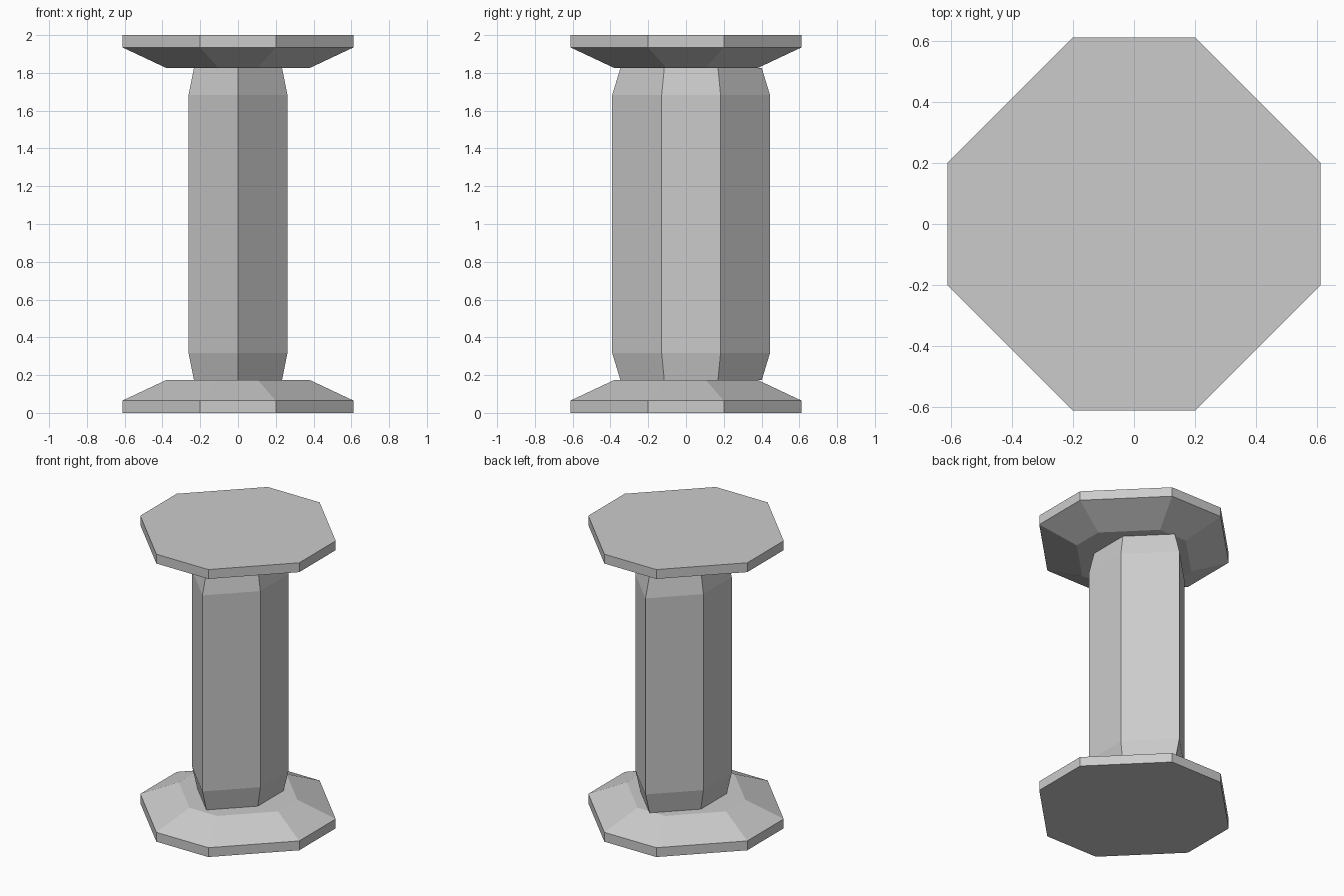
import bpy
import bmesh

cube = bpy.data.objects.get("Cube")
if cube:
    bpy.data.objects.remove(cube, do_unlink=True)

# Single stone colour
stone = bpy.data.materials.new("grey_stone")
stone.use_nodes = True
colour = (0.6, 0.6, 0.6, 1)
stone.diffuse_color = colour
stone.node_tree.nodes["Principled BSDF"].inputs["Base Color"].default_value = colour


def octagon(half, corner):
    """Square of the given half width with its corners cut off."""
    return [(half, -corner), (half, corner), (corner, half), (-corner, half),
            (-half, corner), (-half, -corner), (-corner, -half), (corner, -half)]


def hexagon(half, side, tip):
    """Long hexagon pointing along y."""
    return [(half, -side), (half, side), (0, tip),
            (-half, side), (-half, -side), (0, -tip)]


def loft(name, sections, y=0):
    """Closed, flat-sided solid through stacked (z, outline) sections."""
    bm = bmesh.new()
    rings = [[bm.verts.new((px, py + y, z)) for px, py in outline]
             for z, outline in sections]
    for low, high in zip(rings, rings[1:]):
        n = len(low)
        for i in range(n):
            j = (i + 1) % n
            bm.faces.new((low[i], low[j], high[j], high[i]))
    bm.faces.new(rings[0])
    bm.faces.new(rings[-1])
    bmesh.ops.recalc_face_normals(bm, faces=bm.faces)
    mesh = bpy.data.meshes.new(name)
    bm.to_mesh(mesh)
    bm.free()
    mesh.materials.append(stone)
    obj = bpy.data.objects.new(name, mesh)
    bpy.context.collection.objects.link(obj)
    return obj


# Base slab with a sloped shoulder, and the same slab inverted as the capital
HEIGHT = 2.0
rim, shoulder = octagon(0.612, 0.2), octagon(0.382, 0.106)
slab = [(0, rim), (0.065, rim), (0.173, shoulder)]
loft("base_slab", slab)
loft("top_slab", [(HEIGHT - z, outline) for z, outline in reversed(slab)])

# Shaft, set slightly towards the back, tapered at both ends
neck, body = hexagon(0.233, 0.142, 0.374), hexagon(0.262, 0.156, 0.418)
loft("shaft", [(0.173, neck), (0.318, body),
               (HEIGHT - 0.318, body), (HEIGHT - 0.173, neck)], y=0.027)
